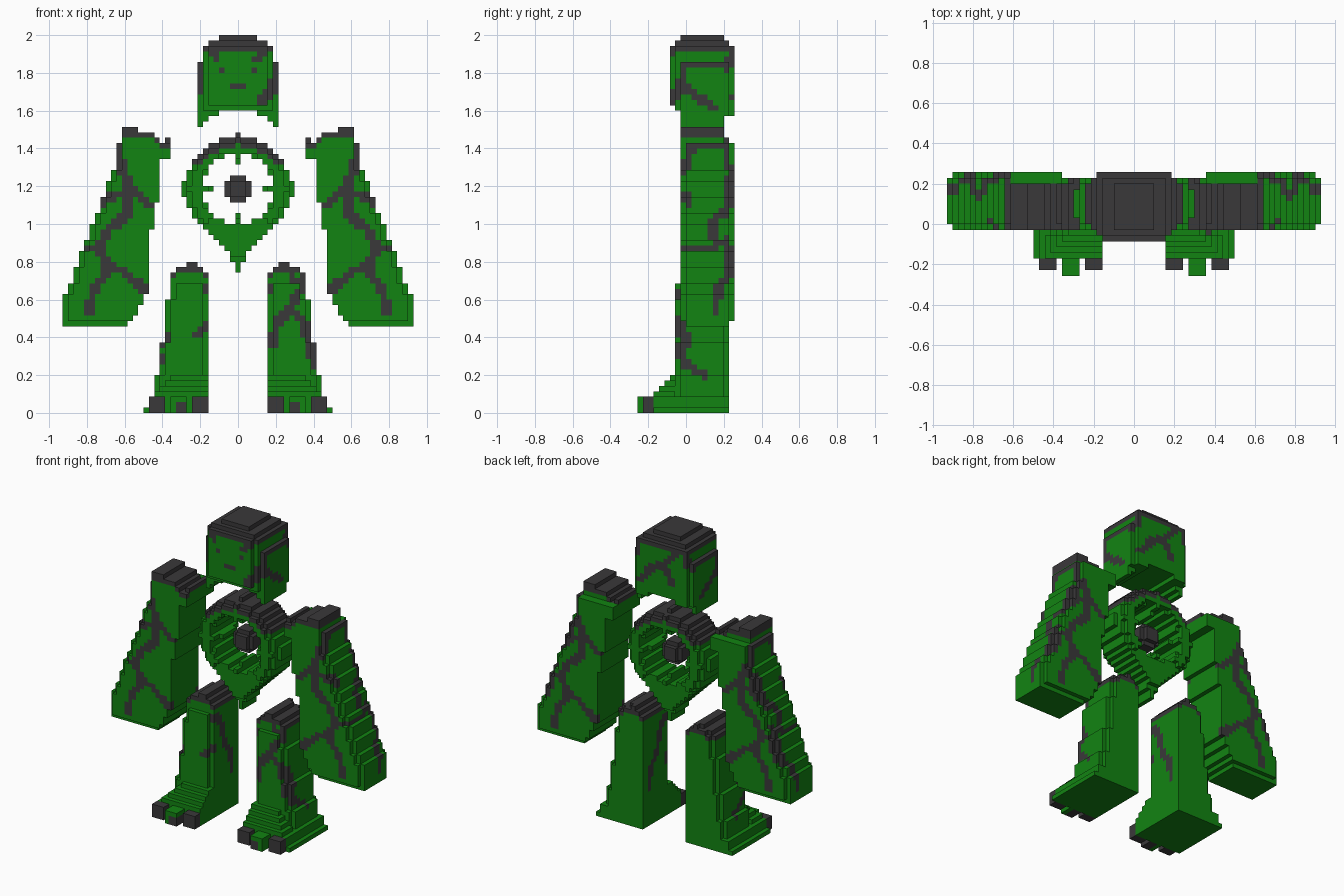
import bpy, bmesh, math

if "Cube" in bpy.data.objects:
    bpy.data.objects.remove(bpy.data.objects["Cube"])

V = 2 / 70              # edge of one block
GREEN, DARK = 0, 1


def material(name, rgb):
    m = bpy.data.materials.new(name)
    m.diffuse_color = (*rgb, 1)
    m.use_nodes = True
    m.node_tree.nodes["Principled BSDF"].inputs["Base Color"].default_value = m.diffuse_color
    return m


MATS = [material("moss green", (0.006, 0.23, 0.006)),
        material("charcoal", (0.042, 0.040, 0.042))]


def step(k, table):
    """Value of the first (lowest k, value) row that k reaches."""
    return next(v for low, v in table if k >= low)


def crack(cells, pts, axis, side):
    """Darken the outermost blocks along a polyline seen along an axis (0 = x, 1 = y)."""
    hit = set()
    for (a0, b0), (a1, b1) in zip(pts, pts[1:]):
        n = max(2, int(4 * math.hypot(a1 - a0, b1 - b0)))
        for t in range(n + 1):
            a, b = a0 + (a1 - a0) * t / n, b0 + (b1 - b0) * t / n
            hit |= {(round(a), round(b)), (round(a + 0.5), round(b))}
    outer = {}
    for c in cells:
        key = (c[1 - axis], c[2])
        if key in hit and (key not in outer or c[axis] * side > outer[key][axis] * side):
            outer[key] = c
    for c in outer.values():
        cells[c] = DARK


def top_dark(cells, low, js=range(0, 18)):
    """Darken blocks with nothing above them."""
    for (i, j, k) in cells:
        if k >= low and j in js and (i, j, k + 1) not in cells:
            cells[i, j, k] = DARK


def build(name, cells):
    """Skin the outside of a set of blocks."""
    bm = bmesh.new()
    verts = {}

    def vert(p):
        if p not in verts:
            verts[p] = bm.verts.new(((p[0] - 0.5) * V, (p[1] - 9) * V, p[2] * V))
        return verts[p]

    for c, colour in cells.items():
        for ax in range(3):
            u, w = (ax + 1) % 3, (ax + 2) % 3
            for d in (0, 1):
                n = list(c)
                n[ax] += 2 * d - 1
                if tuple(n) in cells:
                    continue
                loop = []
                for du, dw in ((0, 0), (1, 0), (1, 1), (0, 1)):
                    p = list(c)
                    p[ax] += d
                    p[u] += du
                    p[w] += dw
                    loop.append(vert(tuple(p)))
                f = bm.faces.new(loop if d else loop[::-1])
                f.material_index = colour
    me = bpy.data.meshes.new(name)
    bm.to_mesh(me)
    bm.free()
    for m in MATS:
        me.materials.append(m)
    bpy.context.collection.objects.link(bpy.data.objects.new(name, me))


def mirrored(cells, s):
    return {(i * s, j, k): c for (i, j, k), c in cells.items()}


# Head: rounded box with an arched underside
head = {}
for k in range(53, 70):
    w = step(k, [(69, 3), (68, 5), (65, 6), (0, 7)])
    j0, j1 = step(k, [(69, (8, 15)), (68, (7, 16)), (0, (6, 17))])
    for j in range(j0, j1 + 1):
        wj = min(w, 5 if j == 6 else 6 if j in (7, 17) else 7)
        low_j = {6: 57, 7: 56, 16: 55, 17: 55}.get(j, 53)
        for i in range(-wj, wj + 1):
            low_i = step(abs(i), [(7, 53), (6, 54), (4, 55), (0, 56)])
            if k >= max(low_i, low_j):
                head[i, j, k] = DARK if k >= 68 or (k == 67 and j > 6) else GREEN
top_dark(head, 64)
for pts in ([(7, 62), (6, 60), (4, 57)], [(3, 65), (5, 67)], [(-4, 65), (-6, 67)]):
    crack(head, pts, 1, -1)
for pts in ([(8, 63.5), (15, 63.5)], [(7.5, 63), (7.5, 60), (10.5, 58), (13.5, 56)],
            [(15.5, 63), (16.5, 65), (17, 67)]):
    crack(head, pts, 0, 1)
    crack(head, pts, 0, -1)
for pts in ([(-4, 66), (-1, 63), (2, 62), (5, 58)], [(-1, 63), (-3, 59)]):
    crack(head, pts, 1, 1)
for i, k in ((-3, 63), (3, 63), (-1, 60), (0, 60), (1, 60)):     # eyes and mouth
    head[i, 6, k] = DARK
build("head", head)

# Torso: ring with four spikes and a pointed tail
torso = {}
for i in range(-10, 11):
    for k in range(26, 52):
        dx, dz = abs(i), abs(k - 41)
        r = math.hypot(dx, dz)
        half = None
        if 6.5 <= r <= 9.7:
            half = 3 if r > 8.9 or r < 7 else 4
        if (min(dx, dz) == 0 and 5 <= r <= 10) or (dx == 10 and dz <= 1):
            half = 2 if r < 6 or r >= 10 else 4
        if k <= 35 and r > 6.5 and dx <= step(k, [(33, 5), (32, 4), (31, 3), (30, 2), (28, 1), (0, 0)]):
            half = 3 if k > 28 else 2
        if half:
            for j in range(12 - half, 13 + half):
                torso[i, j, k] = GREEN
top_dark(torso, 46)
build("torso_ring", torso)

# Core: small ball floating in the ring
build("core", {(i, 12 + j, 41 + k): DARK for i in range(-2, 3) for j in range(-2, 3)
               for k in range(-2, 3) if i * i + j * j + k * k <= 6.5})

# Arms: slabs flaring outward to wide fists
INNER = [(52, 19), (51, 16), (50, 15), (47, 13), (39, 15), (34, 16), (22, 17),
         (20, 18), (18, 19), (17, 20), (16, 21)]
arm = {}
for k in range(16, 53):
    out = 21 if k >= 50 else min(32, 22 + max(0, round((46 - k) * 10 / 26)))
    for i in range(step(k, INNER), out + 1):
        j0, j1 = (8, 15) if k >= 50 else (9, 16) if i == out or k == 16 else (8, 17)
        for j in range(j0, j1 + 1):
            arm[i, j, k] = DARK if k >= 51 else GREEN
for j in range(9, 16):
    arm[13, j, 50] = DARK
top_dark(arm, 49, range(8, 16))
for pts in ([(21.5, 50), (22, 46.4), (20.5, 42.6), (19.4, 40.8), (16, 37.5)],
            [(19.4, 40.8), (23, 39.5), (26.5, 37.5), (27.4, 36)],
            [(20.5, 40), (20.5, 36), (24, 33), (25.5, 30.5), (24.5, 27.5), (21.5, 26), (17, 22.5)],
            [(23.5, 26.5), (26.5, 22), (27.4, 18.5)]):
    crack(arm, pts, 1, -1)
    crack(arm, pts, 1, 1)
for pts in ([(8.5, 46.4), (9.6, 49), (15.5, 49)], [(16.5, 42.6), (16.5, 38), (13.5, 35), (13, 31.5)],
            [(8, 30), (13, 30), (15.5, 31.5), (16.5, 28.5)],
            [(16.5, 27.5), (16.5, 25), (14.5, 23), (13.5, 18.5)]):
    crack(arm, pts, 0, 1)
build("right_arm", arm)
build("left_arm", mirrored(arm, -1))

# Legs: stepped columns on sloping feet with three toes
leg = {}
for k in range(28):
    out = step(k, [(27, 9), (26, 11), (21, 12), (13, 13), (7, 14), (3, 15), (1, 16), (0, 17)])
    inn = step(k, [(27, 8), (26, 7), (0, 6)])
    for i in range(inn, out + 1):
        for j in range(3, 17):
            slope = {3: 3, 4: 4, 5: 5, 6: 6, 7: 23}.get(j, 27)
            wide = out - 1 if (j == 7 or j == 16) and k > 2 else out
            if k > 2 and j < 7:
                wide = 15 - max(0, k - 3)
            if j == 7 and k > 6 and i == 6:
                continue
            if k <= slope and i <= wide:
                leg[i, j, k] = DARK if k >= 26 else GREEN
top_dark(leg, 25)
for i in range(6, 17):
    if i not in (9, 13):
        mid = 10 <= i <= 12
        for j in range(0 if mid else 1, 3):
            for k in range(3):
                leg[i, j, k] = DARK if not mid or (k < 2 and i < 12) else GREEN
for pts in ([(8.5, 12.5), (8.5, 14)], [(7.5, 9.5), (9.6, 7.5), (12, 6.3)]):
    crack(leg, pts, 0, 1)
crack(leg, [(8, 23), (10, 20), (11, 16), (13, 13), (14, 8)], 0, -1)
plain = mirrored(leg, -1)
crack(plain, [(-7.5, 14), (-6, 15.5)], 1, -1)
for pts in ([(9.5, 25), (12, 23), (9.5, 19.5), (7, 16), (6, 11.5)],
            [(9.5, 19), (12, 16), (13, 12), (14, 8.5)]):
    crack(leg, pts, 1, -1)
build("right_leg", leg)
build("left_leg", plain)
